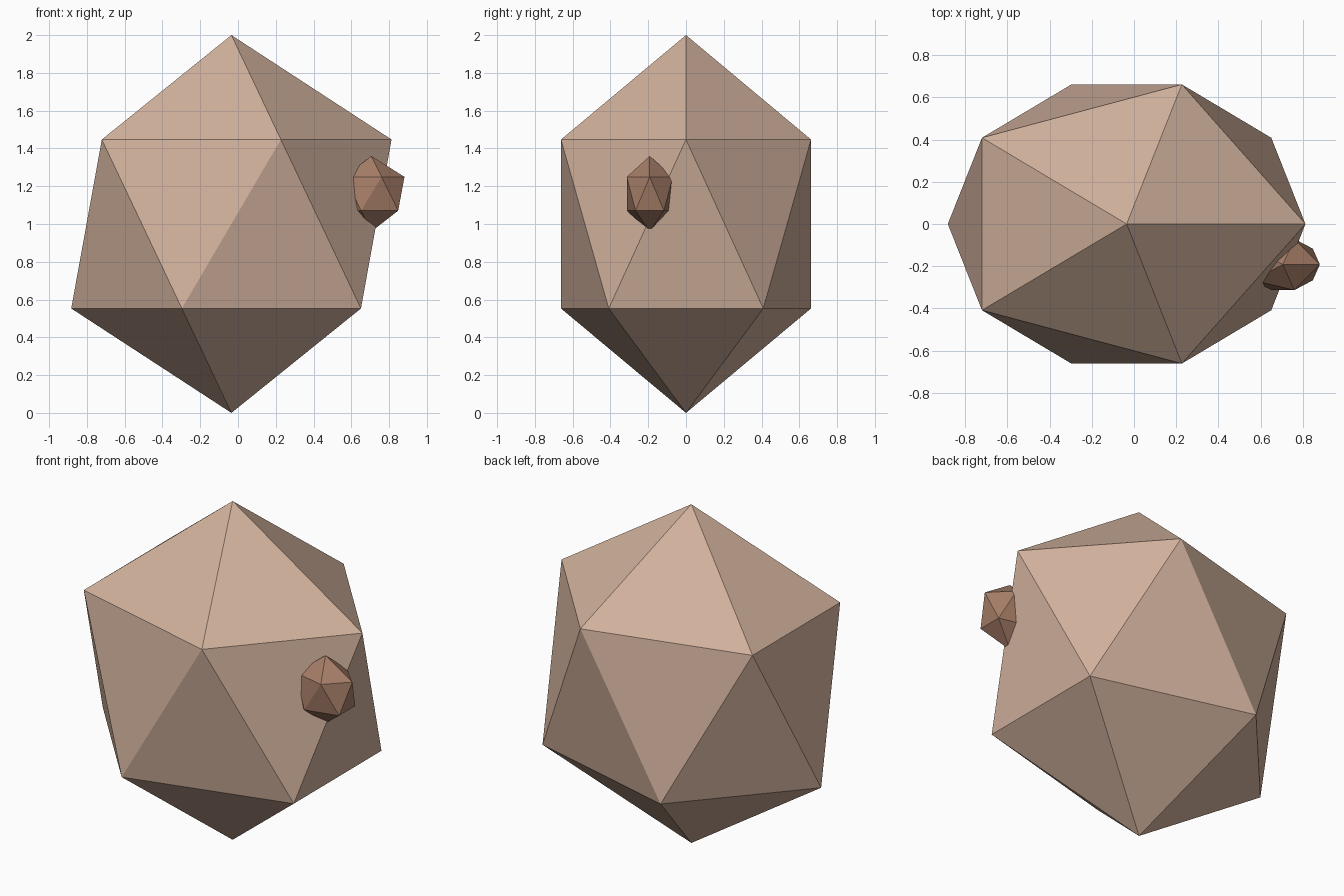
import bpy

if "Cube" in bpy.data.objects:
    bpy.data.objects.remove(bpy.data.objects["Cube"])


def make_material(name, rgb):
    mat = bpy.data.materials.new(name)
    mat.diffuse_color = (*rgb, 1.0)
    mat.use_nodes = True
    mat.node_tree.nodes["Principled BSDF"].inputs["Base Color"].default_value = mat.diffuse_color
    return mat


def faceted_ball(name, centre, radii, mat):
    """Flat-shaded 20-sided ball stretched along the axes."""
    bpy.ops.mesh.primitive_ico_sphere_add(subdivisions=1, radius=1, location=centre)
    obj = bpy.context.object
    obj.name = name
    obj.scale = radii
    bpy.ops.object.transform_apply(location=False, rotation=False, scale=True)
    obj.data.materials.append(mat)
    return obj


pale = make_material("pale tan", (0.64, 0.44, 0.335))
brown = make_material("warm brown", (0.375, 0.205, 0.135))

# Large body, touching the ground at its lowest point
faceted_ball("body", (-0.035, 0, 1), (0.948, 0.778, 1.0), pale)

# Small knob half sunk into the right side
faceted_ball("knob", (0.706, -0.192, 1.16), (0.196, 0.143, 0.2), brown)
